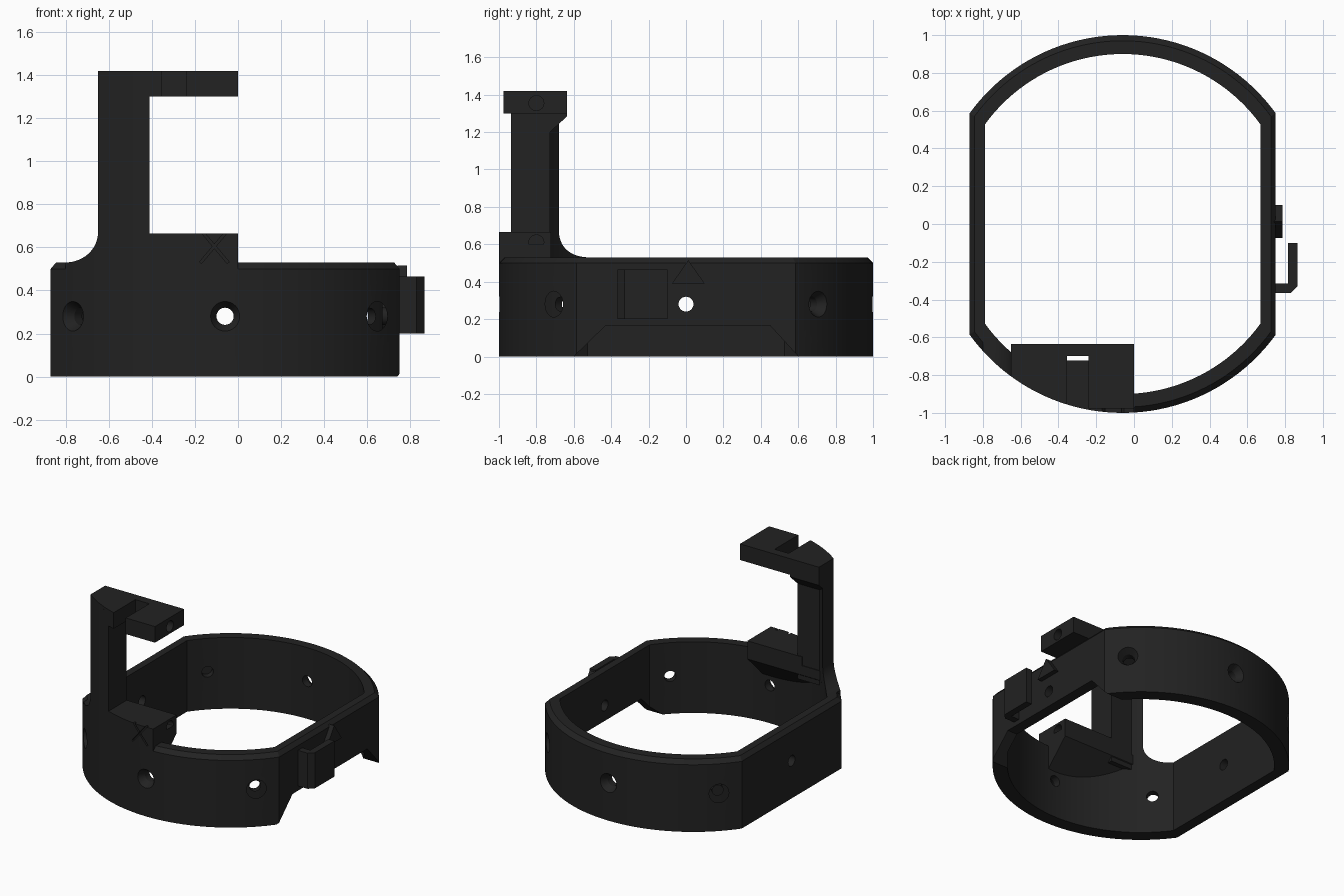
import bpy, bmesh, math
from mathutils import Matrix, Vector

if "Cube" in bpy.data.objects:
    bpy.data.objects.remove(bpy.data.objects["Cube"])

CX = -0.06            # ring centre in x
mat = bpy.data.materials.new("matte black")
mat.diffuse_color = (0.016, 0.016, 0.016, 1)
mat.use_nodes = True
mat.node_tree.nodes["Principled BSDF"].inputs["Base Color"].default_value = mat.diffuse_color


def make(name, bm, helper=False):
    bmesh.ops.recalc_face_normals(bm, faces=bm.faces)
    me = bpy.data.meshes.new(name)
    bm.to_mesh(me)
    bm.free()
    ob = bpy.data.objects.new(name, me)
    bpy.context.collection.objects.link(ob)
    me.materials.append(mat)
    ob.hide_render = helper
    ob.hide_viewport = False
    return ob


def loft(name, loops, closed=False, helper=False):
    """Skin a list of point loops; closed joins last to first, else caps."""
    bm = bmesh.new()
    rows = [[bm.verts.new(p) for p in l] for l in loops]
    n = len(rows[0])
    for i in range(len(rows) if closed else len(rows) - 1):
        a, b = rows[i], rows[(i + 1) % len(rows)]
        for j in range(n):
            k = (j + 1) % n
            bm.faces.new((a[j], a[k], b[k], b[j]))
    if not closed:
        bm.faces.new(rows[0])
        bm.faces.new(rows[-1])
    return make(name, bm, helper)


def cone(name, r1, r2, depth, mid, axis):
    bm = bmesh.new()
    rot = Vector(axis).to_track_quat('Z', 'Y').to_matrix().to_4x4()
    bmesh.ops.create_cone(bm, cap_ends=True, segments=24, radius1=r1, radius2=r2,
                          depth=depth, matrix=Matrix.Translation(mid) @ rot)
    return make(name, bm, True)


def box(name, size, mid, rot=Matrix()):
    bm = bmesh.new()
    bmesh.ops.create_cube(bm, size=1, matrix=Matrix.Translation(mid) @ rot
                          @ Matrix.Diagonal((*size, 1)))
    return make(name, bm, True)


def cut(ob, cutters):
    for c in cutters:
        m = ob.modifiers.new("cut", 'BOOLEAN')
        m.operation, m.solver, m.object = 'DIFFERENCE', 'EXACT', c
    bpy.context.view_layer.update()
    dg = bpy.context.evaluated_depsgraph_get()
    me = bpy.data.meshes.new_from_object(ob.evaluated_get(dg))
    ob.modifiers.clear()
    ob.data = me
    for c in cutters:
        bpy.data.objects.remove(c)


def outline(r, w, z, n=40):
    """Circle of radius r with flats at +-w."""
    a = math.acos(w / r)
    ang = [s + a + (math.pi - 2 * a) * i / n for s in (0, math.pi) for i in range(n + 1)]
    return [(CX + r * math.cos(t), r * math.sin(t), z) for t in ang]


def arc_y(x, r=1.0):
    return -math.sqrt(r * r - (x - CX) ** 2)


def span(a, b, n=12):
    return [a + (b - a) * i / n for i in range(n + 1)]


def strip(name, stations):
    """Stations: x, front y, back y, front bottom, back bottom, top."""
    return loft(name, [[(x, f, zf), (x, b, zb), (x, b, t), (x, f, t)]
                       for x, f, b, zf, zb, t in stations])


def prism(name, pts, axis, lo, hi):
    put = (lambda a, b, h: (a, b, h)) if axis == 'z' else (lambda a, b, h: (h, a, b))
    return loft(name, [[put(a, b, h) for a, b in pts] for h in (lo, hi)])


# Flat-sided ring with a chamfered upper edge
ring = loft("ring", [outline(1, .81, 0), outline(1, .81, .5), outline(.97, .785, .53),
                     outline(.9, .73, .53), outline(.9, .73, 0)], closed=True)
cutters = []
for i in range(8):                       # screw holes, countersunk on the arcs
    d = Vector((math.cos(i * math.pi / 4), math.sin(i * math.pi / 4), 0))
    c = Vector((CX, 0, .28))
    cutters.append(cone("hole", .04, .04, .5, c + d * (.8 if i % 4 == 0 else .95), d))
    if i % 4:
        cutters.append(cone("countersink", .04, .075, .06, c + d * .98, d))
relief = prism("relief", [(-.61, -.01), (-.43, .165), (.45, .165), (.61, -.01)], 'x', .5, 1)
cut(ring, cutters + [relief])

# Concave fillet from the ring rim up to the column
fil = []
for i in range(13):
    t = math.pi / 2 * i / 12
    x = -.80 + .15 * math.sin(t)
    fil.append((x, arc_y(x), arc_y(x, .9) if x > -.789 else -.53,
                .49, .49, .53 + .14 * (1 - math.cos(t))))
strip("column_fillet", fil)


# Column
def col_back(x):
    return max(-.727, arc_y(x, .9))


strip("column", [(x, arc_y(x), col_back(x), .49, .49, 1.4) for x in span(-.65, -.41)])

# Lower shelf with an engraved cross, and sloped support beneath
shelf = strip("lower_shelf", [(x, arc_y(x), -.722, .49, .53, .665) for x in span(-.45, 0)])
bars = [box("bar", (.012, .05, .2), (-.11, -1, .605), Matrix.Rotation(s * .7, 4, 'Y'))
        for s in (-1, 1)]
cut(shelf, bars + [cone("pin_hole", .04, .04, .4, (0, -.8, .61), (1, 0, 0))])
strip("shelf_support", [(x, arc_y(x, .93), -.722, .53 + arc_y(x, .93) + .722, .53, .6)
                        for x in span(-.62, 0)])

# Upper arm with a slot open to the front
arm = strip("upper_arm", [(x, max(arc_y(x), -.977), -.635, 1.3, 1.3, 1.42)
                          for x in span(-.65, 0, 16)])
cut(arm, [box("slot", (.115, .4, .4), (-.298, -.9, 1.36)),
          cone("pin_hole", .04, .04, .4, (0, -.8, 1.355), (1, 0, 0))])
prism("arm_gusset", [(-.80, 1.19), (-.727, 1.2), (-.635, 1.285), (-.635, 1.31), (-.80, 1.31)],
      'x', -.65, -.41)

# Side hook and pointer on the right flat
prism("side_hook", [(.74, -.365), (.83, -.365), (.865, -.33), (.865, -.10),
                    (.815, -.10), (.815, -.315), (.74, -.315)], 'z', .2, .465)
prism("pointer", [(-.075, .39), (.10, .39), (.012, .515)], 'x', .74, .785)

# Smooth arcs, crisp edges
for ob in bpy.context.scene.objects:
    ob.select_set(True)
    bpy.context.view_layer.objects.active = ob
bpy.ops.object.shade_smooth_by_angle(angle=math.radians(25))
